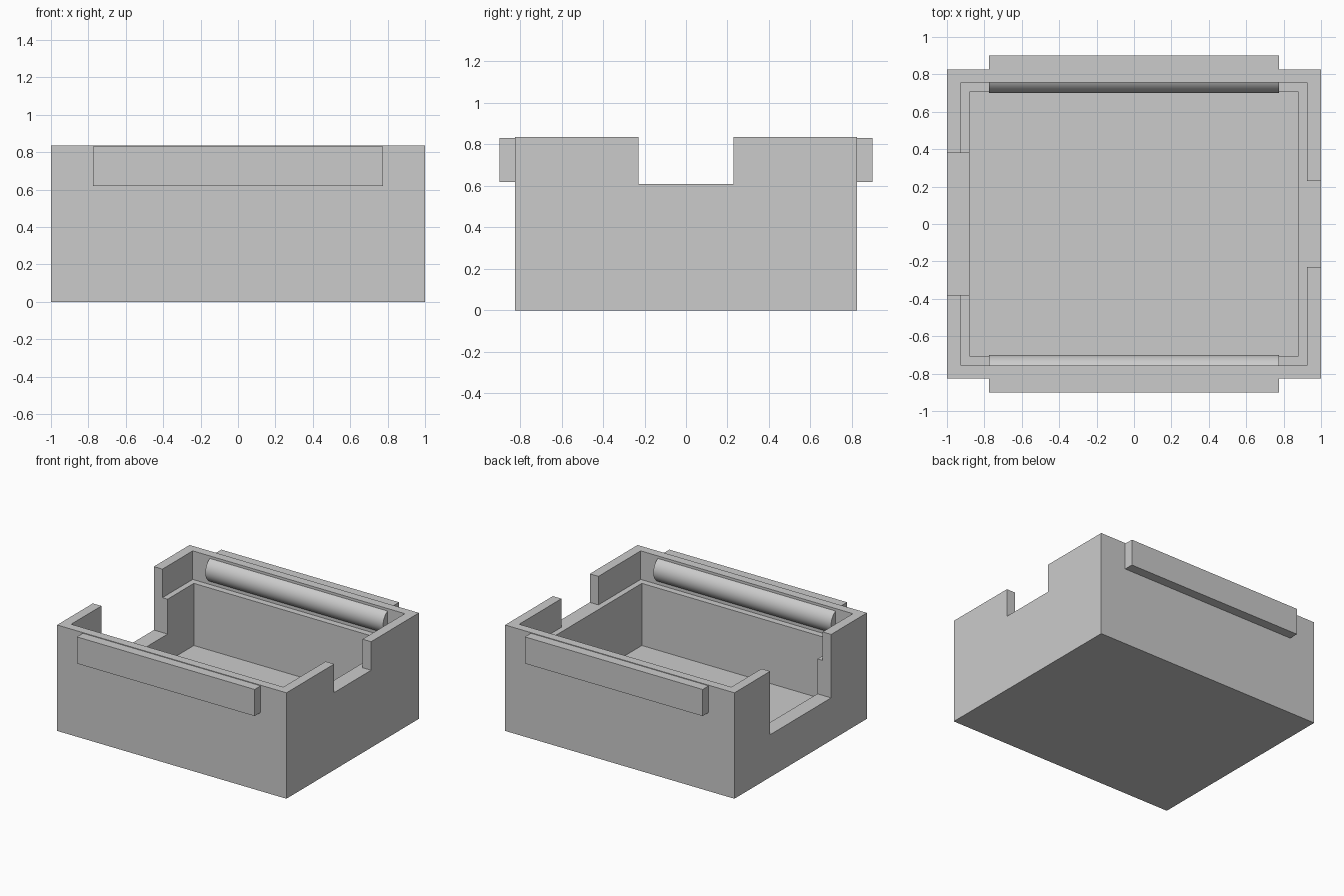
import bpy, bmesh, math
from mathutils import Vector

cube = bpy.data.objects.get("Cube")
if cube:
    bpy.data.objects.remove(cube, do_unlink=True)

HEIGHT = 0.835
LEDGE = 0.61
HALF_RAIL = 0.775

grey = bpy.data.materials.new("plain grey")
grey.use_nodes = True
color = (0.6, 0.6, 0.6, 1)
grey.diffuse_color = color
grey.node_tree.nodes["Principled BSDF"].inputs["Base Color"].default_value = color


def finish(name, bm):
    bmesh.ops.recalc_face_normals(bm, faces=bm.faces)
    mesh = bpy.data.meshes.new(name)
    bm.to_mesh(mesh)
    bm.free()
    mesh.materials.append(grey)
    obj = bpy.data.objects.new(name, mesh)
    bpy.context.collection.objects.link(obj)
    return obj


def block(name, low, high):
    low, high = Vector(low), Vector(high)
    bm = bmesh.new()
    bmesh.ops.create_cube(bm, size=1)
    for v in bm.verts:
        v.co = (low + high) / 2 + v.co * (high - low)
    return finish(name, bm)


def activate(obj):
    bpy.ops.object.select_all(action="DESELECT")
    obj.select_set(True)
    bpy.context.view_layer.objects.active = obj


def cut(target, low, high):
    cutter = block("cutter", low, high)
    cutter.hide_render = True
    mod = target.modifiers.new("cut", "BOOLEAN")
    mod.operation = "DIFFERENCE"
    mod.solver = "EXACT"
    mod.object = cutter
    activate(target)
    bpy.ops.object.modifier_apply(modifier=mod.name)
    bpy.data.objects.remove(cutter, do_unlink=True)


# Open tray: deep cavity, wider rim recess, one notch in each side wall
tray = block("tray", (-1, -0.825, 0), (1, 0.825, HEIGHT))
cut(tray, (-0.88, -0.707, 0.12), (0.88, 0.707, 1))
cut(tray, (-0.925, -0.757, LEDGE), (0.925, 0.757, 1))
cut(tray, (0.8, -0.23, LEDGE), (1.1, 0.23, 1))
cut(tray, (-1.1, -0.38, 0.335), (-0.8, 0.38, 1))

# Merge coplanar pieces left by the cuts
bm = bmesh.new()
bm.from_mesh(tray.data)
bmesh.ops.remove_doubles(bm, verts=bm.verts, dist=0.0001)
bmesh.ops.dissolve_limit(bm, angle_limit=0.01, verts=bm.verts, edges=bm.edges)
bm.to_mesh(tray.data)
bm.free()


# Rounded bead bulging from the inner face of a wall
def bead(name, side):
    radius, center_y, center_z, steps = 0.1, 0.8, 0.725, 24
    spread = math.radians(75)
    bm = bmesh.new()
    profile = []
    for i in range(steps + 1):
        a = -spread + 2 * spread * i / steps
        y = center_y - radius * math.cos(a)
        profile.append(bm.verts.new((-HALF_RAIL, side * y, center_z + radius * math.sin(a))))
    face = bm.faces.new(profile)
    result = bmesh.ops.extrude_face_region(bm, geom=[face], use_keep_orig=True)
    moved = [g for g in result["geom"] if isinstance(g, bmesh.types.BMVert)]
    bmesh.ops.translate(bm, verts=moved, vec=(2 * HALF_RAIL, 0, 0))
    obj = finish(name, bm)
    activate(obj)
    bpy.ops.object.shade_smooth_by_angle(angle=math.radians(30))


# Outer rails and inner beads on the front and back walls
for label, side in (("front", -1), ("back", 1)):
    near, far = sorted((side * 0.82, side * 0.9))
    block(label + "_rail", (-HALF_RAIL, near, 0.62), (HALF_RAIL, far, 0.83))
    bead(label + "_bead", side)
